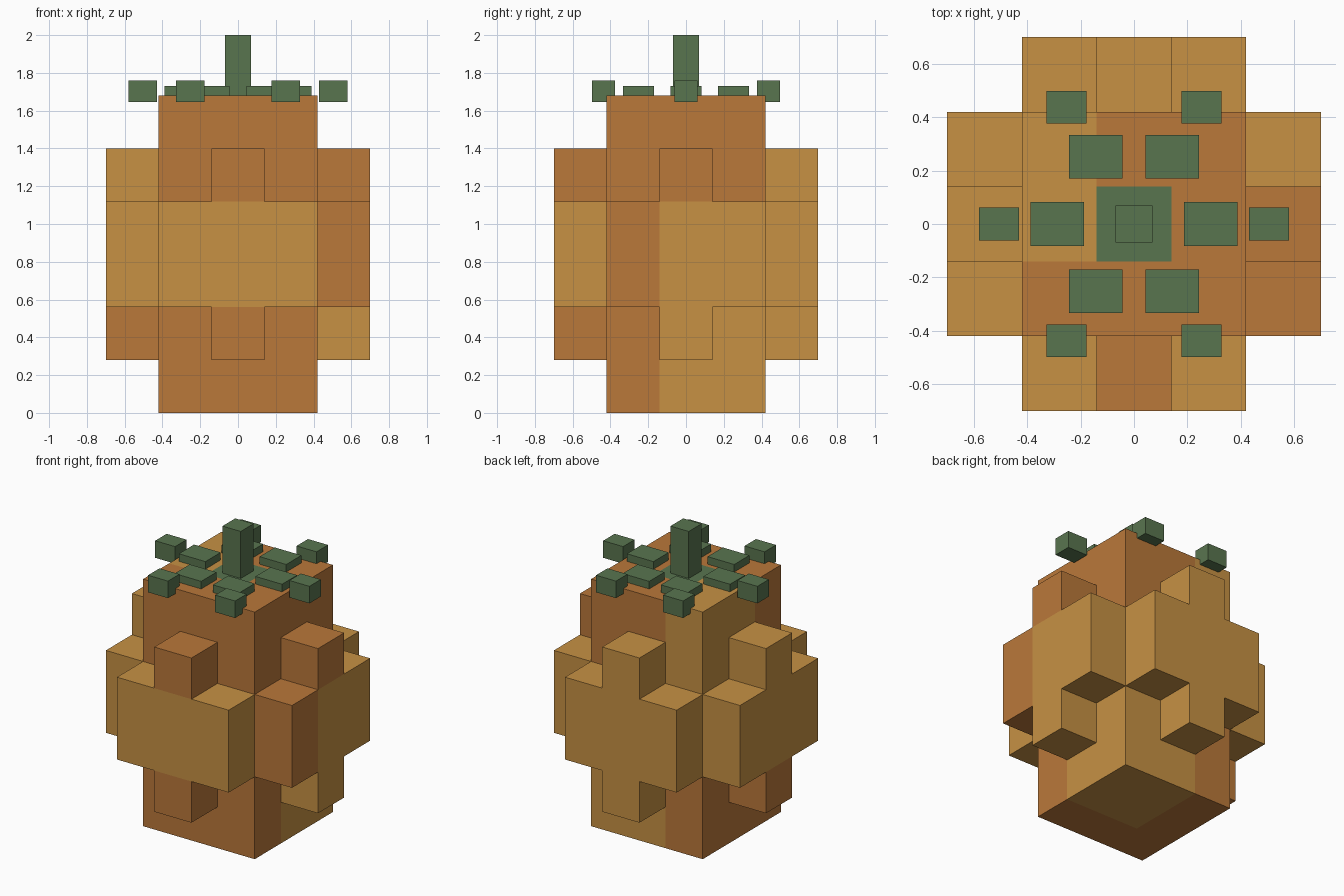
import bpy, bmesh, math

if "Cube" in bpy.data.objects:
    bpy.data.objects.remove(bpy.data.objects["Cube"])

S = 0.28  # block size of the pumpkin body


def material(name, rgb):
    def linear(c):
        c /= 255
        return c / 12.92 if c <= 0.04045 else ((c + 0.055) / 1.055) ** 2.4
    m = bpy.data.materials.new(name)
    m.diffuse_color = [linear(c) for c in rgb] + [1.0]
    m.use_nodes = True
    m.node_tree.nodes["Principled BSDF"].inputs["Base Color"].default_value = m.diffuse_color
    return m


DARK = material("dark orange", (186, 120, 58))
LIGHT = material("light orange", (199, 145, 68))
GREEN = material("leaf green", (89, 117, 79))


def new_object(name, bm, mats):
    mesh = bpy.data.meshes.new(name)
    bm.to_mesh(mesh)
    bm.free()
    for m in mats:
        mesh.materials.append(m)
    ob = bpy.data.objects.new(name, mesh)
    bpy.context.collection.objects.link(ob)
    return ob


def box(name, centre, size, mat):
    bm = bmesh.new()
    bmesh.ops.create_cube(bm, size=1)
    bmesh.ops.scale(bm, vec=size, verts=bm.verts)
    bmesh.ops.translate(bm, vec=centre, verts=bm.verts)
    return new_object(name, bm, [mat])


def filled(i, j, k):
    """Square core with a bulging panel on each side."""
    a, b = sorted((abs(i), abs(j)))
    if not 0 <= k <= 5:
        return False
    if b <= 1:
        return True
    return b == 2 and ((k in (2, 3) and a <= 1) or (k in (1, 4) and a == 0))


def colour(i, j, k):
    """0 dark orange, 1 light orange, 2 green, patched by height and side."""
    if (i, j, k) == (0, 0, 5):
        return 2
    if k <= 1:
        return int(i >= 0 and j >= 0)
    if k <= 3:
        return int((i, j) != (2, -1))
    return int(j >= 0 and i <= 4 - k)


# Pumpkin body: only the outer faces of the blocks
bm = bmesh.new()
for k in range(6):
    for i in range(-2, 3):
        for j in range(-2, 3):
            if not filled(i, j, k):
                continue
            for axis in range(3):
                for side in (-1, 1):
                    n = [i, j, k]
                    n[axis] += side
                    if filled(*n):
                        continue
                    corners = []
                    for u, v in ((-1, -1), (1, -1), (1, 1), (-1, 1)):
                        p = [i, j, k + 0.5]
                        p[axis] += side / 2
                        p[(axis + 1) % 3] += u / 2
                        p[(axis + 2) % 3] += v / 2
                        corners.append(bm.verts.new([c * S for c in p]))
                    f = bm.faces.new(corners if side > 0 else corners[::-1])
                    f.material_index = colour(i, j, k)
bmesh.ops.remove_doubles(bm, verts=bm.verts, dist=0.001)
new_object("pumpkin_body", bm, [DARK, LIGHT, GREEN])

# Stem
box("stem", (0, 0, 1.84), (0.137, 0.137, 0.32), GREEN)

# Ring of six leaves, each with a raised tip further out
for n in range(6):
    c, s = math.cos(n * math.pi / 3), math.sin(n * math.pi / 3)
    box(f"leaf_{n + 1}", (0.288 * c, 0.29 * s, 1.704), (0.2, 0.163, 0.055), GREEN)
    box(f"leaf_tip_{n + 1}", (0.505 * c, 0.505 * s, 1.703), (0.15, 0.123, 0.116), GREEN)
